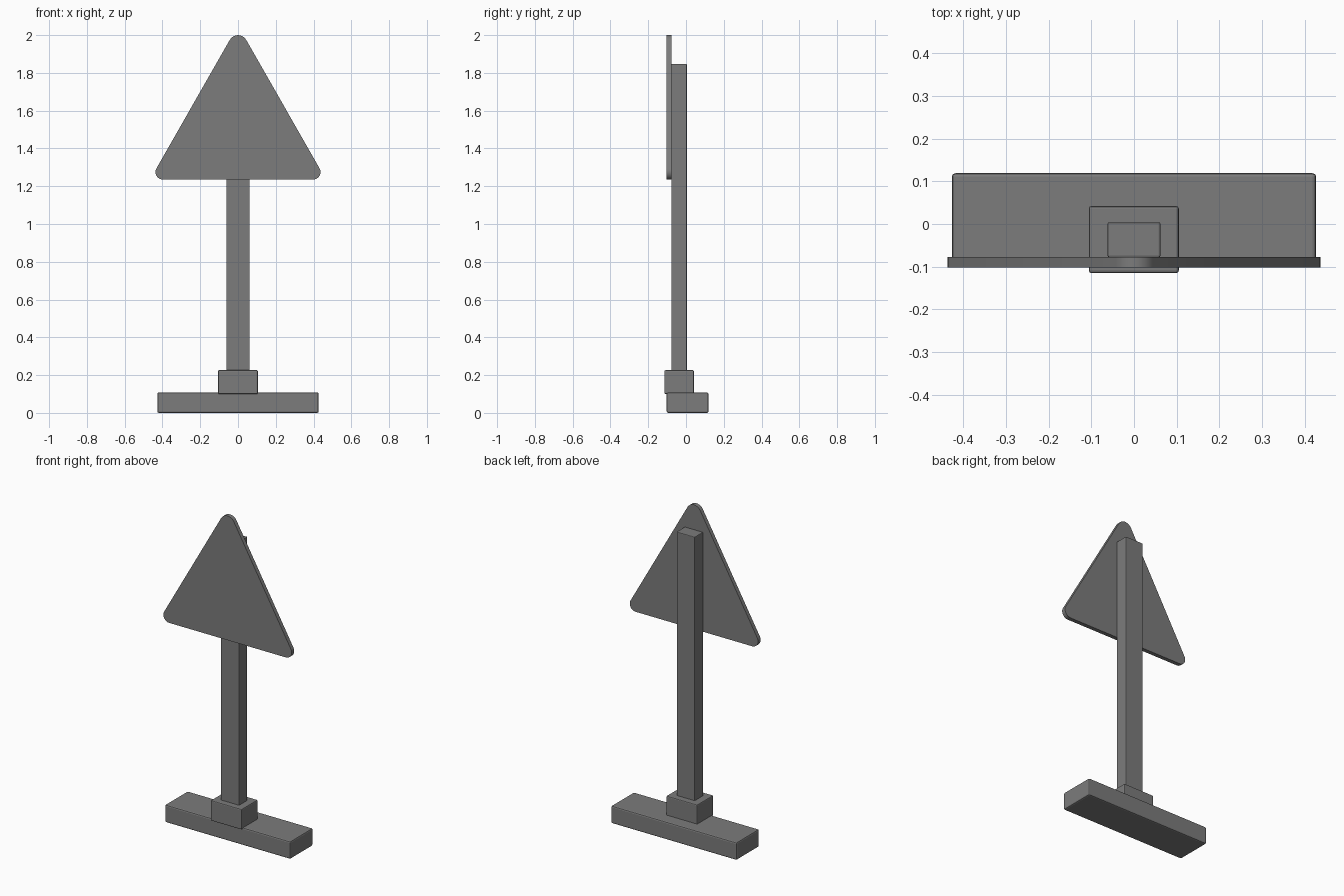
import bpy, bmesh, math

if "Cube" in bpy.data.objects:
    bpy.data.objects.remove(bpy.data.objects["Cube"])

grey = bpy.data.materials.new("mid grey")
grey.diffuse_color = (0.2, 0.2, 0.2, 1)
grey.use_nodes = True
grey.node_tree.nodes["Principled BSDF"].inputs["Base Color"].default_value = grey.diffuse_color


def finish(name, bm, bevel, segments):
    bmesh.ops.recalc_face_normals(bm, faces=bm.faces)
    mesh = bpy.data.meshes.new(name)
    bm.to_mesh(mesh)
    bm.free()
    mesh.materials.append(grey)
    obj = bpy.data.objects.new(name, mesh)
    bpy.context.collection.objects.link(obj)
    if bevel:
        mod = obj.modifiers.new("soft edges", "BEVEL")
        mod.width = bevel
        mod.segments = segments
        mod.limit_method = "ANGLE"
        mod.angle_limit = math.radians(60)
    return obj


def box(name, x, y, z, bevel):
    """Bevelled box spanning the given (low, high) ranges."""
    bm = bmesh.new()
    bmesh.ops.create_cube(bm, size=1)
    for v in bm.verts:
        v.co = [r[0] + (c + 0.5) * (r[1] - r[0]) for c, r in zip(v.co, (x, y, z))]
    return finish(name, bm, bevel, 2)


# Foot, socket and post
box("base", (-0.427, 0.427), (-0.102, 0.119), (0, 0.108), 0.008)
box("socket", (-0.106, 0.105), (-0.115, 0.042), (0.1, 0.226), 0.006)
box("post", (-0.062, 0.062), (-0.078, 0.004), (0.2, 1.848), 0.004)

# Triangular sign plate: rounded corners as (centre x, centre z, radius, start angle)
corners = [(0.397, 1.275, 0.04, -90), (0, 1.95, 0.05, 30), (-0.397, 1.275, 0.04, 150)]
bm = bmesh.new()
outline = []
for cx, cz, r, start in corners:
    for i in range(9):
        a = math.radians(start + 120 * i / 8)
        outline.append(bm.verts.new((cx + r * math.cos(a), -0.102, cz + r * math.sin(a))))
front = bm.faces.new(outline)
back = bmesh.ops.extrude_face_region(bm, geom=[front])["geom"]
bmesh.ops.translate(bm, vec=(0, 0.025, 0),
                    verts=[v for v in back if isinstance(v, bmesh.types.BMVert)])
sign = finish("sign_plate", bm, 0, 1)

# Smooth the rounded rim, keep the plate edges crisp
bpy.context.view_layer.objects.active = sign
sign.select_set(True)
bpy.ops.object.shade_smooth_by_angle(angle=math.radians(30))
